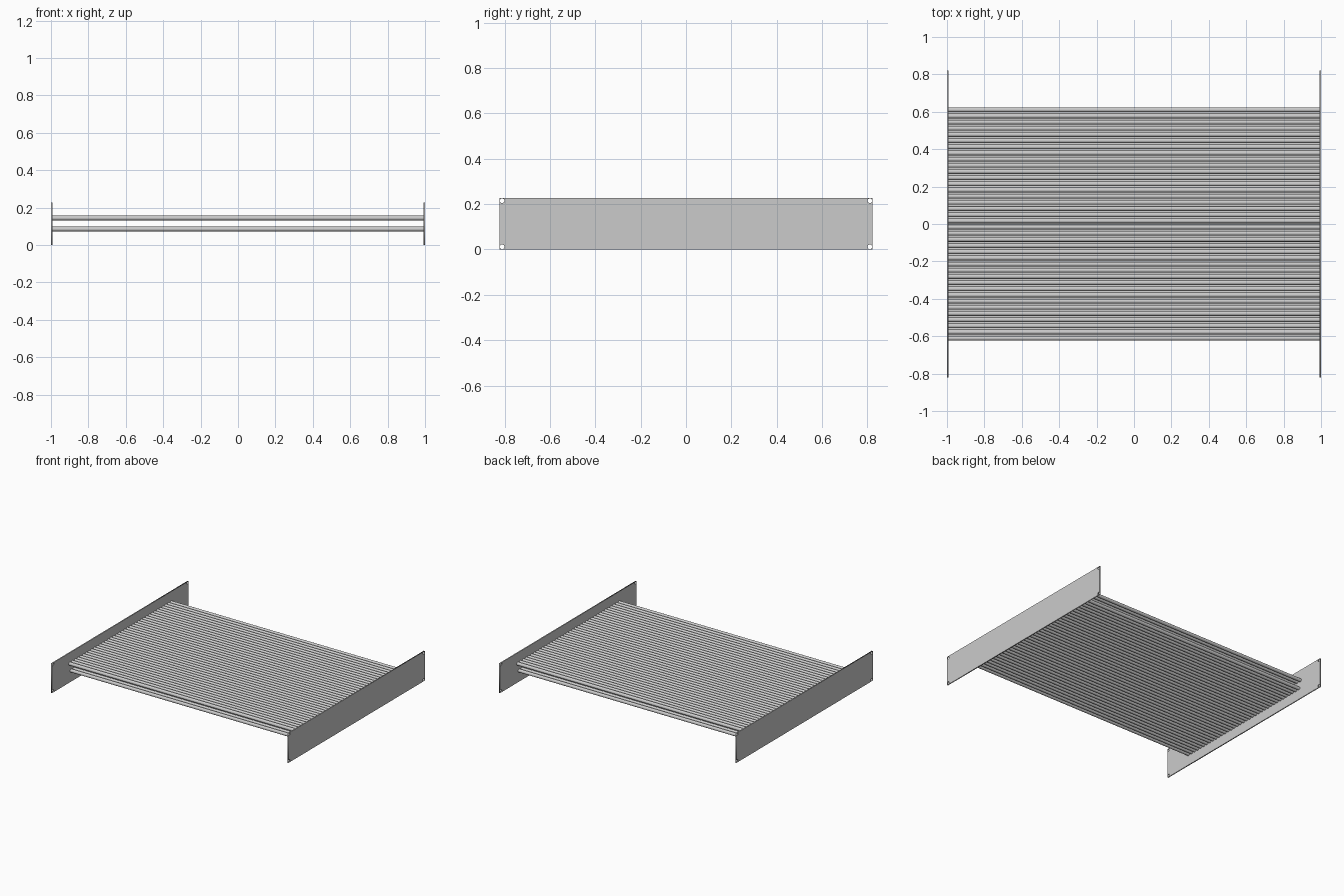
import bpy
import math

cube = bpy.data.objects.get("Cube")
if cube:
    bpy.data.objects.remove(cube, do_unlink=True)

PLATE_Y, PLATE_H, PLATE_T = 0.822, 0.226, 0.008
HOLE_R, HOLE_INSET = 0.010, 0.0115
TUBE_R, PITCH = 0.0125, 0.033
ROWS = 38
LAYER_GAP, MID_Z = 0.059, 0.1145

steel = bpy.data.materials.new("grey steel")
steel.use_nodes = True
steel.diffuse_color = (0.6, 0.6, 0.6, 1)
steel.node_tree.nodes["Principled BSDF"].inputs["Base Color"].default_value = (0.6, 0.6, 0.6, 1)


def add_loop(curve, points):
    """Closed flat outline; loops inside another loop become holes."""
    spline = curve.splines.new('POLY')
    spline.points.add(len(points) - 1)
    for point, (u, v) in zip(spline.points, points):
        point.co = (u, v, 0, 1)
    spline.use_cyclic_u = True


def circle(u, v, r, n=24):
    return [(u + r * math.cos(math.tau * i / n), v + r * math.sin(math.tau * i / n))
            for i in range(n)]


def end_plate(name, x):
    """Thin upright sheet with a bolt hole in each corner."""
    curve = bpy.data.curves.new(name, 'CURVE')
    curve.dimensions = '2D'
    curve.fill_mode = 'BOTH'
    curve.extrude = PLATE_T / 2
    add_loop(curve, [(-PLATE_Y, 0), (PLATE_Y, 0), (PLATE_Y, PLATE_H), (-PLATE_Y, PLATE_H)])
    for side in (-1, 1):
        for z in (HOLE_INSET, PLATE_H - HOLE_INSET):
            add_loop(curve, circle(side * (PLATE_Y - HOLE_INSET), z, HOLE_R))
    plate = bpy.data.objects.new(name, curve)
    plate.location.x = x
    plate.rotation_euler = (math.pi / 2, 0, math.pi / 2)
    bpy.context.collection.objects.link(plate)
    bpy.ops.object.select_all(action='DESELECT')
    plate.select_set(True)
    bpy.context.view_layer.objects.active = plate
    bpy.ops.object.convert(target='MESH')
    plate = bpy.context.object
    plate.data.materials.clear()
    plate.data.materials.append(steel)


def tube_layer(name, count, z):
    """Row of parallel tubes running between the end plates."""
    bpy.ops.mesh.primitive_cylinder_add(
        vertices=20, radius=TUBE_R, depth=2 - PLATE_T * 2,
        location=(0, -(count - 1) * PITCH / 2, z), rotation=(0, math.pi / 2, 0))
    bpy.ops.object.transform_apply(location=False, rotation=True, scale=False)
    bpy.ops.object.shade_smooth_by_angle()
    layer = bpy.context.object
    layer.name = name
    layer.data.materials.append(steel)
    array = layer.modifiers.new("tube row", 'ARRAY')
    array.count = count
    array.use_relative_offset = False
    array.use_constant_offset = True
    array.constant_offset_displace = (0, PITCH, 0)


# End plates
end_plate("left_end_plate", 1 - PLATE_T / 2)
end_plate("right_end_plate", -1 + PLATE_T / 2)

# Two staggered tube layers
tube_layer("upper_tubes", ROWS, MID_Z + LAYER_GAP / 2)
tube_layer("lower_tubes", ROWS - 1, MID_Z - LAYER_GAP / 2)
